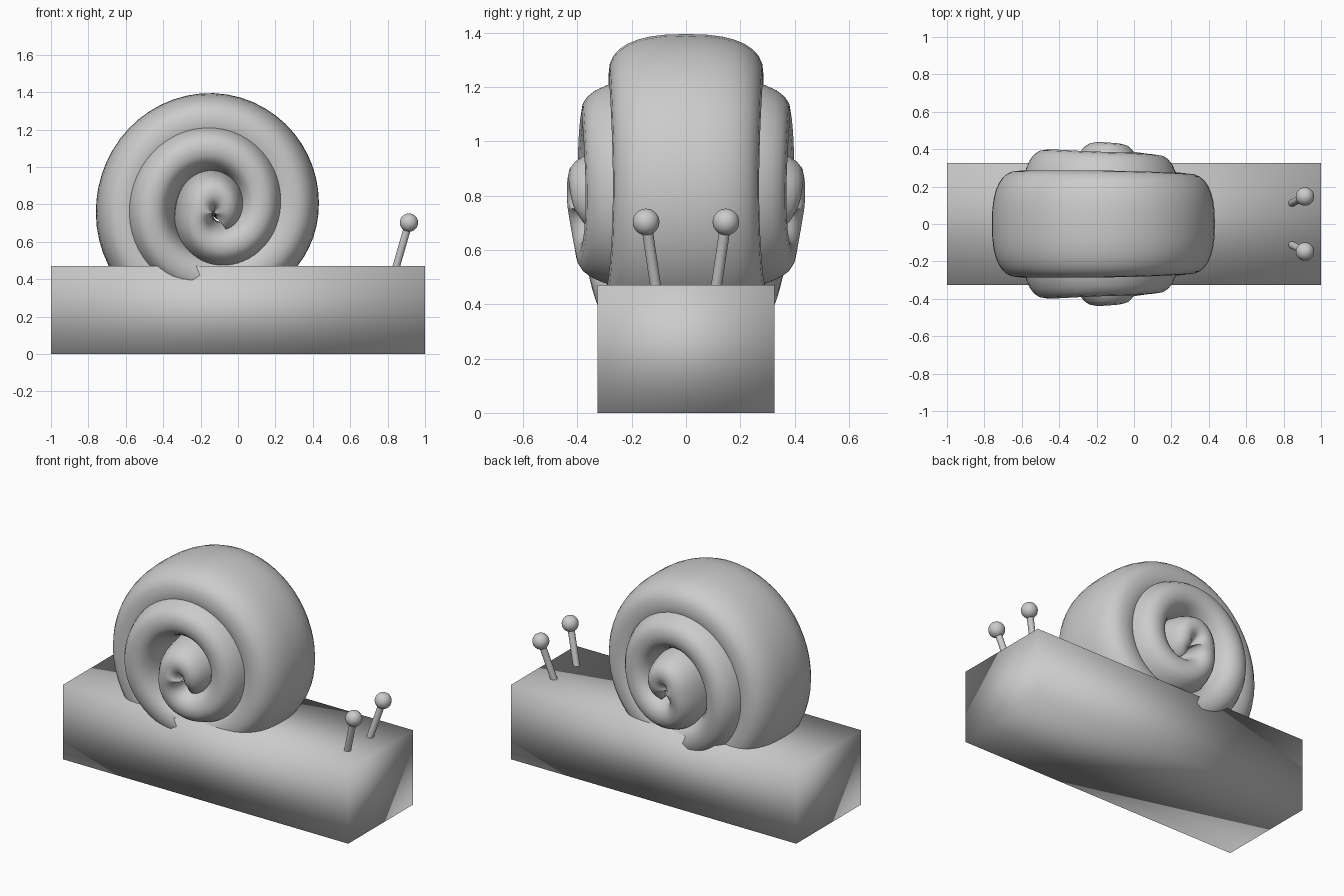
import bpy, bmesh, math
from mathutils import Vector

if "Cube" in bpy.data.objects:
    bpy.data.objects.remove(bpy.data.objects["Cube"])

CX, CZ = -0.13, 0.75      # axis of the shell coil
# Coil keys, one per quarter turn (bottom, left, top, right, ...):
# outer radius, half thickness, half width
KEYS = [(0.62, .15, .28), (0.63, .15, .285), (0.645, .15, .285), (0.56, .15, .27),
        (0.48, .14, .315), (0.48, .14, .395), (0.49, .14, .385), (0.38, .14, .37),
        (0.30, .14, .405), (0.215, .14, .435), (0.245, .13, .435), (0.17, .10, .41),
        (0.12, .05, .34)]


def new_object(name, bm):
    bmesh.ops.recalc_face_normals(bm, faces=bm.faces)
    mesh = bpy.data.meshes.new(name)
    bm.to_mesh(mesh)
    bm.free()
    mesh.shade_smooth()
    ob = bpy.data.objects.new(name, mesh)
    bpy.context.collection.objects.link(ob)
    return ob


def key_at(k):
    """Catmull-Rom blend of the coil keys."""
    i = min(int(k), len(KEYS) - 2)
    t = k - i
    a, b, c, d = (KEYS[min(max(i + j, 0), len(KEYS) - 1)] for j in (-1, 0, 1, 2))
    return [0.5 * (2 * q + (r - p) * t + (2 * p - 5 * q + 4 * r - s) * t * t
                   + (3 * q - p - 3 * r + s) * t ** 3) for p, q, r, s in zip(a, b, c, d)]


def power(v, e):
    return math.copysign(abs(v) ** e, v)


# Body: long block with soft shading
bm = bmesh.new()
bmesh.ops.create_cube(bm, size=1)
for v in bm.verts:
    v.co = (v.co.x * 2, v.co.y * 0.65, (v.co.z + 0.5) * 0.47)
new_object("body", bm)

# Shell: wide rounded section swept along an inward coil
bm = bmesh.new()
STEPS, SIDES = 14, 32
rings = []
for s in range(int((len(KEYS) - 1.4) * STEPS) + 1):
    k = s / STEPS
    R, t, w = key_at(k)
    ang = -math.pi / 2 - k * math.pi / 2
    ring = []
    for j in range(SIDES):
        u = 2 * math.pi * j / SIDES
        r = R - t + t * power(math.cos(u), 0.8)
        y = w * power(math.sin(u), 0.8)
        ring.append(bm.verts.new((CX + r * math.cos(ang), y, CZ + r * math.sin(ang))))
    rings.append(ring)
for a, b in zip(rings, rings[1:]):
    for j in range(SIDES):
        n = (j + 1) % SIDES
        bm.faces.new((a[j], a[n], b[n], b[j]))
bm.faces.new(rings[0])
bm.faces.new(rings[-1])
new_object("shell", bm)

# Eye stalks and eyes
for side, y in (("left", 1), ("right", -1)):
    foot = Vector((0.838, 0.108 * y, 0.44))
    tip = Vector((0.914, 0.147 * y, 0.703))
    axis = tip - foot
    bpy.ops.mesh.primitive_cylinder_add(vertices=24, radius=0.02, depth=axis.length,
                                        location=(foot + tip) / 2,
                                        rotation=axis.to_track_quat('Z', 'Y').to_euler())
    bpy.context.object.name = side + "_eye_stalk"
    bpy.ops.object.shade_smooth_by_angle()
    bpy.ops.mesh.primitive_uv_sphere_add(segments=32, ring_count=16, radius=0.049, location=tip)
    bpy.context.object.name = side + "_eye"
    bpy.ops.object.shade_smooth()
